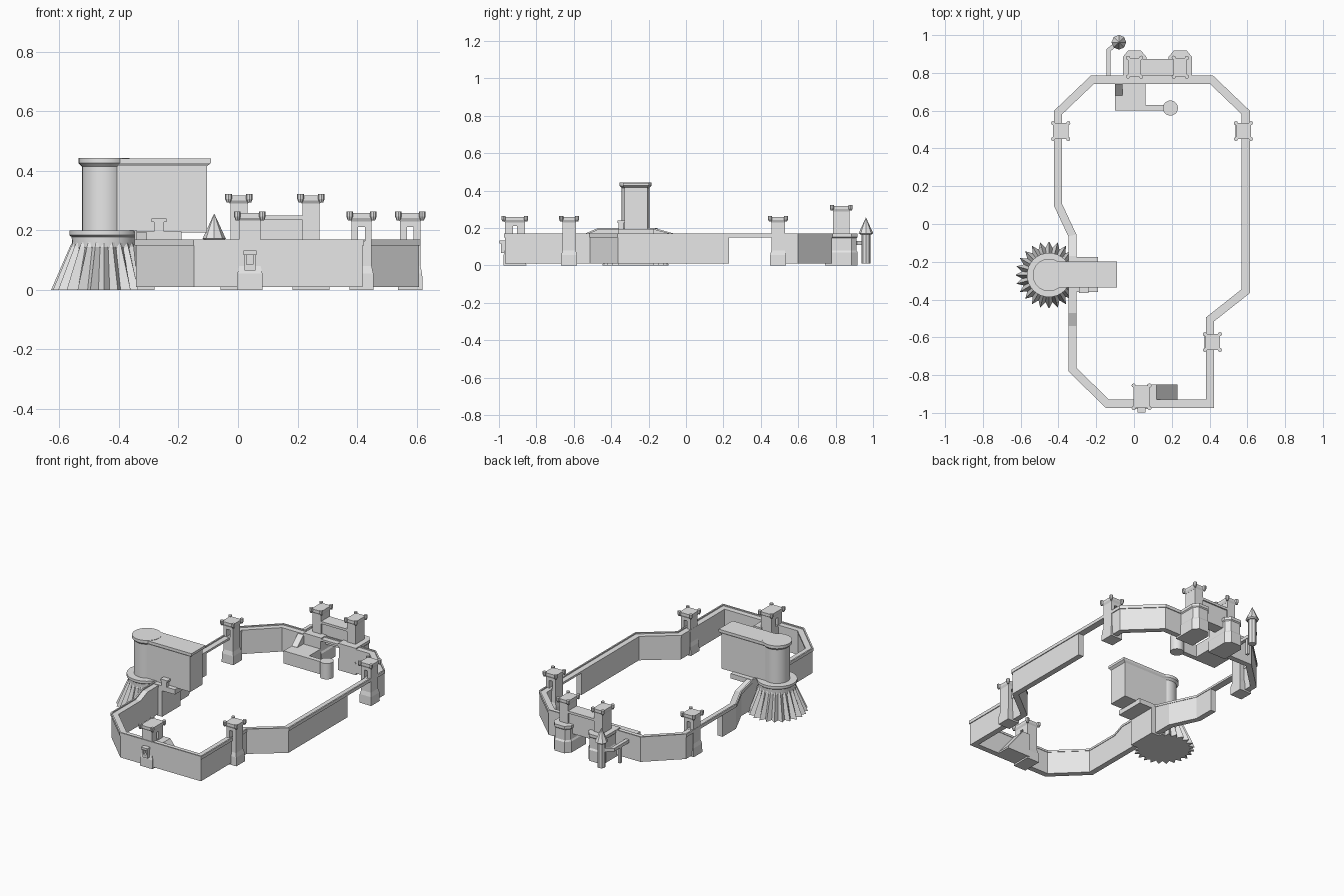
import bpy, bmesh, math
from mathutils import Vector

if "Cube" in bpy.data.objects:
    bpy.data.objects.remove(bpy.data.objects["Cube"], do_unlink=True)

stone = bpy.data.materials.new("pale grey stone")
stone.use_nodes = True
stone.diffuse_color = (0.8, 0.8, 0.8, 1)
stone.node_tree.nodes["Principled BSDF"].inputs["Base Color"].default_value = (0.8, 0.8, 0.8, 1)


def finish(name, bm, smooth=False):
    bmesh.ops.recalc_face_normals(bm, faces=bm.faces)
    mesh = bpy.data.meshes.new(name)
    bm.to_mesh(mesh)
    bm.free()
    mesh.materials.append(stone)
    ob = bpy.data.objects.new(name, mesh)
    bpy.context.collection.objects.link(ob)
    if smooth:
        bpy.ops.object.select_all(action="DESELECT")
        ob.select_set(True)
        bpy.context.view_layer.objects.active = ob
        bpy.ops.object.shade_smooth_by_angle(angle=math.radians(35))
    return ob


def loft(bm, rings):
    """Skin a list of equal closed rings and cap both ends."""
    vs = [[bm.verts.new(p) for p in r] for r in rings]
    n = len(vs[0])
    for a, b in zip(vs, vs[1:]):
        for i in range(n):
            bm.faces.new((a[i], a[(i + 1) % n], b[(i + 1) % n], b[i]))
    return vs


def prism(bm, sections):
    """Stack of outlines [(outline, z)...] closed at bottom and top."""
    vs = loft(bm, [[(x, y, z) for x, y in o] for o, z in sections])
    bm.faces.new(vs[0])
    bm.faces.new(vs[-1])


def rect(x0, x1, y0, y1):
    return [(x0, y0), (x1, y0), (x1, y1), (x0, y1)]


def circle(cx, cy, r, n=32):
    return [(cx + r * math.cos(math.tau * i / n), cy + r * math.sin(math.tau * i / n))
            for i in range(n)]


def box(bm, x0, x1, y0, y1, z0, z1):
    prism(bm, [(rect(x0, x1, y0, y1), z0), (rect(x0, x1, y0, y1), z1)])


def part(name, *boxes):
    bm = bmesh.new()
    for b in boxes:
        box(bm, *b)
    return finish(name, bm)


def sweep(name, path, profile, closed=False):
    """Carry an (offset, z) profile along a mitred ground path; path z lifts it."""
    pts = [Vector(p) for p in path]
    n = len(pts)
    rings = []
    for i, p in enumerate(pts):
        a = (p - pts[i - 1]).xy if closed or i > 0 else (pts[1] - p).xy
        b = (pts[(i + 1) % n] - p).xy if closed or i < n - 1 else a
        na, nb = [Vector((-d.y, d.x)).normalized() for d in (a, b)]
        m = (na + nb).normalized()
        m = m / m.dot(na)
        rings.append([(p.x + m.x * o, p.y + m.y * o, p.z + z) for o, z in profile])
    bm = bmesh.new()
    if closed:
        rings.append(rings[0])
    vs = loft(bm, rings)
    if closed:
        bmesh.ops.remove_doubles(bm, verts=bm.verts, dist=1e-5)
    else:
        bm.faces.new(vs[0])
        bm.faces.new(vs[-1])
    return finish(name, bm)


# Curtain walls, open at the two long sides and the gate
rise = 0.03
south = [(0.59, 0.23, 0), (0.59, -0.355, 0), (0.4, -0.505, 0), (0.4, -0.95, 0),
         (-0.14, -0.95, 0), (-0.325, -0.77, 0)]
keep_run = [(-0.325, -0.54, 0), (-0.325, -0.47, rise), (-0.325, -0.17, rise), (-0.325, -0.06, 0)]
west = [(-0.4, 0.1, 0), (-0.4, 0.23, 0)]
north_west = [(-0.4, 0.5, 0), (-0.4, 0.59, 0), (-0.22, 0.762, 0)]
north_east = [(0.41, 0.762, 0), (0.59, 0.59, 0), (0.59, 0.5, 0)]
body = [(-0.017, 0.01), (0.018, 0.01), (0.018, 0.152), (-0.017, 0.152)]
sweep("south_curtain_wall", south + [(-0.325, -0.06, 0)] + west, body)
sweep("north_west_curtain_wall", north_west + [(0.0, 0.762, 0)], body)
sweep("north_east_curtain_wall", [(0.25, 0.762, 0)] + north_east, body)
sweep("raised_wall_by_keep", keep_run, [(-0.017, 0.12), (0.018, 0.12), (0.018, 0.152), (-0.017, 0.152)])

# Wall walk with a low outer parapet, running all the way round
walk = [(-0.02, 0.15), (0.023, 0.15), (0.023, 0.17), (0.014, 0.17), (0.014, 0.163), (-0.02, 0.163)]
sweep("wall_walk", south + keep_run + west + north_west + north_east, walk, closed=True)


def crown(bm, cx, cy, hx, hy, z):
    """Flared tower head with a round bartizan at each corner."""
    prism(bm, [(rect(cx - a * hx, cx + a * hx, cy - a * hy, cy + a * hy), h)
               for a, h in ((0.85, z - 0.035), (1, z - 0.022), (1, z - 0.006))])
    for sx in (-1, 1):
        for sy in (-1, 1):
            x, y = cx + sx * hx, cy + sy * hy
            prism(bm, [(circle(x, y, 0.006, 8), z - 0.03), (circle(x, y, 0.011, 8), z - 0.018),
                       (circle(x, y, 0.011, 8), z)])


def tower(name, cx, cy, hx, hy, top, door_axis=None):
    bm = bmesh.new()
    prism(bm, [(rect(cx - hx - f, cx + hx + f, cy - hy - f, cy + hy + f), z)
               for f, z in ((0.007, 0), (0.006, 0.055), (0, 0.08), (0, top - 0.03))])
    ob = finish(name, bm)
    bm = bmesh.new()
    crown(bm, cx, cy, hx + 0.006, hy + 0.006, top)
    finish(name + "_crown", bm)
    if door_axis:
        dx, dy = (0.2, 0.011) if door_axis == "x" else (0.011, 0.2)
        cutter = part(name + "_door_cutter", (cx - dx, cx + dx, cy - dy, cy + dy, 0.164, 0.212))
        cutter.hide_render = True
        cutter.hide_set(True)
        cutter.display_type = "WIRE"
        mod = ob.modifiers.new("doorway", "BOOLEAN")
        mod.operation = "DIFFERENCE"
        mod.solver = "EXACT"
        mod.object = cutter
        bpy.context.view_layer.update()
        done = bpy.data.meshes.new_from_object(ob.evaluated_get(bpy.context.evaluated_depsgraph_get()))
        ob.modifiers.clear()
        ob.data = done
        bpy.data.objects.remove(cutter, do_unlink=True)


tower("west_wall_tower", -0.388, 0.492, 0.034, 0.036, 0.264, "y")
tower("east_wall_tower", 0.579, 0.492, 0.034, 0.036, 0.264, "y")
tower("south_east_tower", 0.415, -0.625, 0.034, 0.036, 0.264, "y")
tower("front_tower", 0.04, -0.915, 0.036, 0.054, 0.264, "x")

# Projecting box on the front tower
part("front_box_window", (0.018, 0.062, -0.998, -0.965, 0.118, 0.132),
     (0.022, 0.058, -0.99, -0.965, 0.066, 0.085),
     (0.022, 0.029, -0.99, -0.965, 0.085, 0.118), (0.051, 0.058, -0.99, -0.965, 0.085, 0.118))


def ramp(name, x0, x1, y0, y1, z, corners):
    """Block whose top corners take the given heights."""
    bm = bmesh.new()
    base = rect(x0, x1, y0, y1)
    vs = loft(bm, [[(x, y, z) for x, y in base], [(x, y, h) for (x, y), h in zip(base, corners)]])
    for r in vs:
        bm.faces.new(r)
    finish(name, bm)


part("front_stair_landing", (0.07, 0.12, -0.935, -0.85, 0.01, 0.158))
ramp("front_stair", 0.12, 0.23, -0.935, -0.85, 0.01, (0.158, 0.02, 0.02, 0.158))

# Keep base: ribbed skirt, flattened against the wall line
kx, ky, ribs = -0.45, -0.27, 24


def star(r_out, r_in):
    pts = []
    for i in range(2 * ribs):
        a = math.tau * i / (2 * ribs)
        r = r_in if i % 2 else r_out
        pts.append((min(kx + r * math.cos(a), -0.335), ky + r * math.sin(a)))
    return pts


bm = bmesh.new()
prism(bm, [(star(0.178, 0.145), 0), (star(0.115, 0.104), 0.145), (star(0.104, 0.104), 0.165)])
finish("keep_ribbed_skirt", bm)
bm = bmesh.new()
prism(bm, [(circle(kx, ky, r), z) for r, z in ((0.105, 0.12), (0.109, 0.178), (0.117, 0.184), (0.117, 0.2))])
finish("keep_base_ring", bm, True)

# Keep: round end tower joined to a long hall
bm = bmesh.new()
prism(bm, [(circle(kx, ky, r), z) for r, z in
           ((0.074, 0.19), (0.074, 0.414), (0.086, 0.426), (0.086, 0.444))])
finish("keep_round_tower", bm, True)
bm = bmesh.new()
prism(bm, [(rect(kx, -0.104 + f, -0.33 - f / 2, -0.205 + f / 2), z) for f, z in
           ((0, 0.193), (0, 0.416), (0.014, 0.427), (0.014, 0.442))])
finish("keep_hall", bm)
part("keep_forebuilding", (-0.345, -0.19, -0.36, -0.175, 0.165, 0.196),
     (-0.34, -0.28, -0.36, -0.175, 0.0, 0.165))
part("keep_small_turret", (-0.283, -0.248, -0.36, -0.335, 0.19, 0.228),
     (-0.29, -0.241, -0.365, -0.33, 0.228, 0.24))

# Gatehouse: two chamfered drums with turrets, a hall spanning the passage
for side, cx in (("right", 0.003), ("left", 0.245)):
    bm = bmesh.new()
    outline = lambda f: [(cx - 0.056 - f, 0.742), (cx + 0.056 + f, 0.742), (cx + 0.056 + f, 0.885),
                         (cx + 0.034, 0.912 + f), (cx - 0.034, 0.912 + f), (cx - 0.056 - f, 0.885)]
    prism(bm, [(outline(f), z) for f, z in ((0.006, 0), (0.006, 0.07), (0, 0.08), (0, 0.146),
                                            (0.006, 0.152), (0.006, 0.17))])
    finish(side + "_gate_base", bm)
    tower(side + "_gate_turret", cx, 0.83, 0.029, 0.044, 0.323)
part("gate_hall", (0.03, 0.22, 0.795, 0.865, 0.11, 0.235), (0.03, 0.22, 0.787, 0.873, 0.235, 0.25))

# Inner gate court with its stair and round turret
part("gate_court", (-0.1, 0.06, 0.6, 0.745, 0.02, 0.1), (0.06, 0.19, 0.6, 0.63, 0.02, 0.1))
ramp("gate_court_stair", -0.1, -0.06, 0.68, 0.745, 0.1, (0.101, 0.101, 0.16, 0.16))
bm = bmesh.new()
prism(bm, [(circle(0.193, 0.614, 0.04, 20), z) for z in (0.01, 0.11)])
finish("gate_court_round_turret", bm, True)

# Outlying watch turret with a pointed roof and its footbridge
bm = bmesh.new()
prism(bm, [(circle(-0.08, 0.962, 0.024, 8), z) for z in (0.01, 0.17)])
prism(bm, [(circle(-0.08, 0.962, r, 8), z) for r, z in ((0.03, 0.165), (0.039, 0.172), (0.001, 0.255))])
finish("watch_turret", bm)
sweep("watch_footbridge", [(-0.135, 0.77, 0), (-0.135, 0.92, 0), (-0.09, 0.958, 0)],
      [(-0.011, 0.11), (0.011, 0.11), (0.011, 0.13), (-0.011, 0.13)])
part("footbridge_post", (-0.143, -0.127, 0.845, 0.865, 0.01, 0.115))
